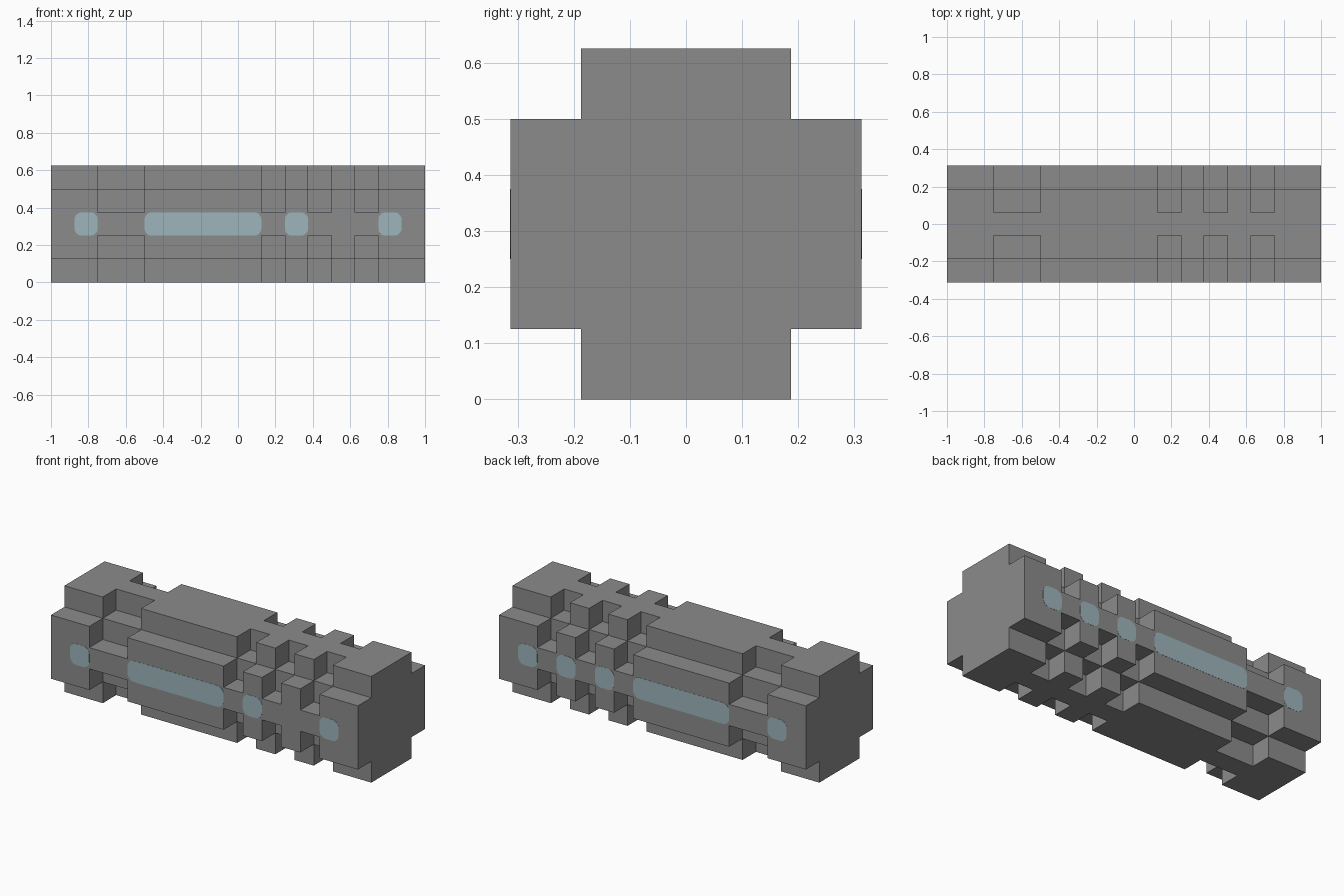
import bpy, bmesh
from math import sin, cos, pi
from mathutils import Vector

cube = bpy.data.objects.get("Cube")
if cube:
    bpy.data.objects.remove(cube, do_unlink=True)

U = 0.125            # module size
MID = 2.5 * U        # height of the long axis
LENGTH = 16          # modules along x
GROOVES = {2, 3, 9, 11, 13}


def material(name, colour):
    mat = bpy.data.materials.new(name)
    mat.use_nodes = True
    mat.diffuse_color = colour
    mat.node_tree.nodes["Principled BSDF"].inputs["Base Color"].default_value = colour
    return mat


def finish(name, bm, mat):
    mesh = bpy.data.meshes.new(name)
    bm.to_mesh(mesh)
    bm.free()
    mesh.materials.append(mat)
    obj = bpy.data.objects.new(name, mesh)
    bpy.context.collection.objects.link(obj)
    return obj


hull_grey = material("hull grey", (0.26, 0.26, 0.26, 1))
window_blue = material("window blue", (0.34, 0.46, 0.50, 1))


# Hull: stepped cross-section, slimmer inside the grooves
def solid(x, y, z):
    if not 0 <= x < LENGTH or max(abs(y), abs(z)) > 2:
        return False
    return abs(y) + abs(z) <= (2 if x in GROOVES else 3)


bm = bmesh.new()
cells = [(x, y, z) for x in range(LENGTH) for y in range(-2, 3)
         for z in range(-2, 3) if solid(x, y, z)]
for cell in cells:
    centre = Vector((cell[0] - LENGTH / 2 + 0.5, cell[1], cell[2] + 2.5)) * U
    for axis in range(3):
        for side in (-1, 1):
            step = [0, 0, 0]
            step[axis] = side
            if solid(*(c + s for c, s in zip(cell, step))):
                continue
            n = Vector(step)
            a = Vector([float(i == (axis + 1) % 3) for i in range(3)])
            b = n.cross(a)
            bm.faces.new([bm.verts.new(centre + (n + a * i + b * j) * U / 2)
                          for i, j in ((-1, -1), (1, -1), (1, 1), (-1, 1))])
bmesh.ops.remove_doubles(bm, verts=bm.verts, dist=0.001)
bmesh.ops.dissolve_limit(bm, angle_limit=0.01, verts=bm.verts, edges=bm.edges)
finish("hull", bm, hull_grey)


# Windows: thin rounded plates on both long sides
def window(name, x0, x1, side):
    radius, proud, sunk = 0.04, 0.001, 0.001
    bm = bmesh.new()
    verts = []
    half, tall = (x1 - x0) / 2 - radius, U / 2 - radius
    corners = ((1, 1), (-1, 1), (-1, -1), (1, -1))
    for quarter, (sx, sz) in enumerate(corners):
        for k in range(7):
            t = (quarter + k / 6) * pi / 2
            verts.append(bm.verts.new(((x0 + x1) / 2 + sx * half + radius * cos(t),
                                       side * (MID - sunk),
                                       MID + sz * tall + radius * sin(t))))
    face = bm.faces.new(verts)
    out = bmesh.ops.extrude_face_region(bm, geom=[face])
    moved = [v for v in out["geom"] if isinstance(v, bmesh.types.BMVert)]
    bmesh.ops.translate(bm, verts=moved, vec=(0, side * (proud + sunk), 0))
    if face.is_valid:
        bm.faces.remove(face)
    bmesh.ops.holes_fill(bm, edges=bm.edges)
    bmesh.ops.recalc_face_normals(bm, faces=bm.faces)
    finish(name, bm, window_blue)


shared = {"tail": (-7, -6), "long": (-4, 1), "middle": (2, 3), "nose": (6, 7)}
for label, side, extra in (("front", -1, {}), ("back", 1, {"narrow": (4, 5)})):
    for part, (x0, x1) in {**shared, **extra}.items():
        window(f"{label}_{part}_window", x0 * U, x1 * U, side)
